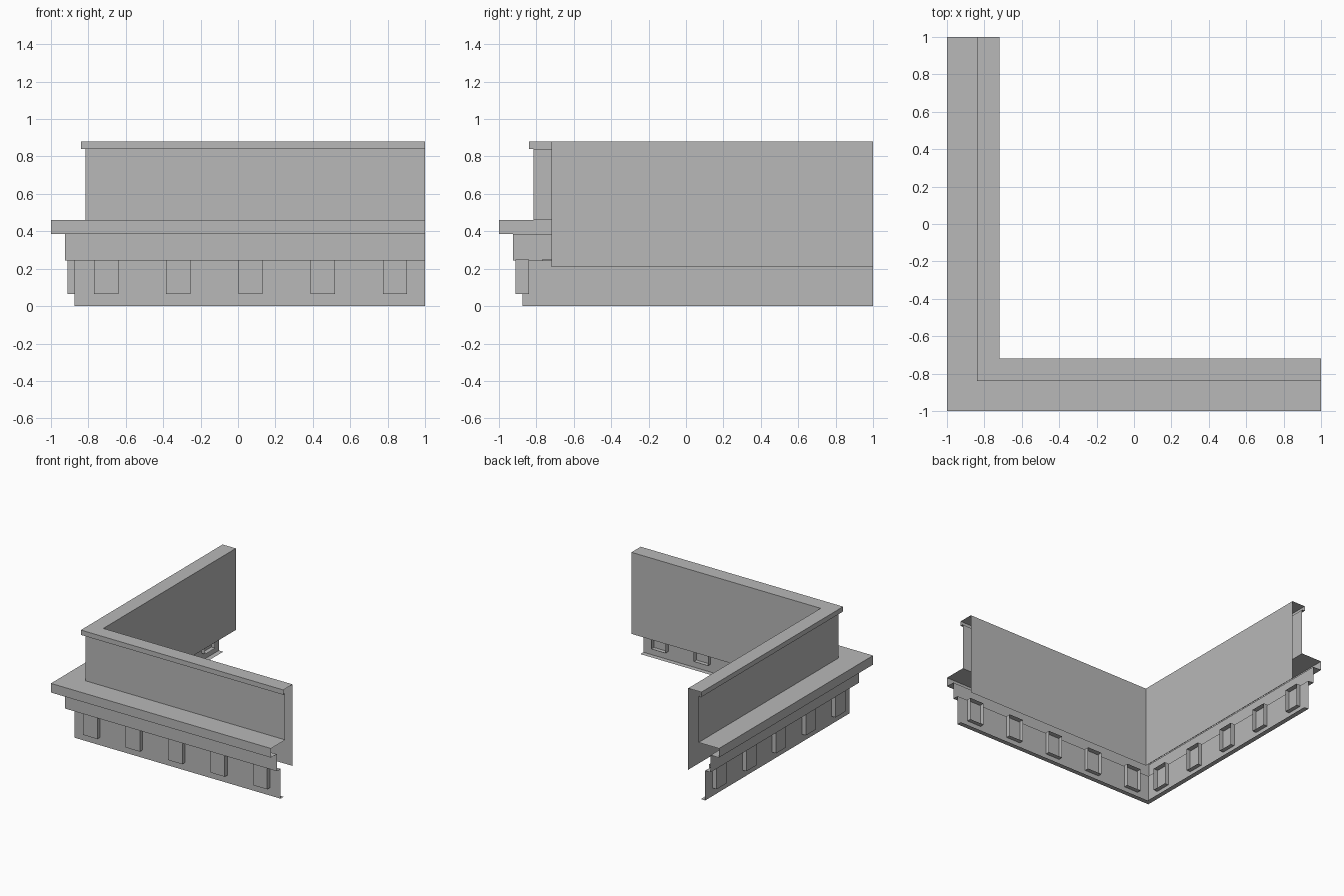
import bpy
import bmesh
from mathutils import Matrix, Vector

cube = bpy.data.objects.get("Cube")
if cube:
    bpy.data.objects.remove(cube, do_unlink=True)

stone = bpy.data.materials.new("grey_stone")
stone.use_nodes = True
GREY = (0.48, 0.48, 0.48, 1)
stone.diffuse_color = GREY
stone.node_tree.nodes["Principled BSDF"].inputs["Base Color"].default_value = GREY


def finish(name, bm):
    mesh = bpy.data.meshes.new(name)
    bm.to_mesh(mesh)
    bm.free()
    mesh.materials.append(stone)
    obj = bpy.data.objects.new(name, mesh)
    bpy.context.collection.objects.link(obj)
    return obj


def sweep(name, profile):
    """Open moulding strip around the mitred corner; profile is (inset, height)."""
    bm = bmesh.new()
    rows = []
    for u, z in profile:
        e = u - 1
        rows.append([bm.verts.new(p) for p in ((1, e, z), (e, e, z), (e, 1, z))])
    for upper, lower in zip(rows, rows[1:]):
        for k in range(2):
            bm.faces.new((upper[k + 1], lower[k + 1], lower[k], upper[k]))
    return finish(name, bm)


# Moulding courses, from the top down
sweep("parapet", [(0.28, 0.21), (0.28, 0.88), (0.16, 0.88), (0.16, 0.84),
                  (0.185, 0.84), (0.185, 0.46)])
sweep("ledge", [(0.185, 0.46), (0, 0.46), (0, 0.385), (0.075, 0.385)])
sweep("band", [(0.075, 0.385), (0.075, 0.245), (0.125, 0.245)])
sweep("lower_fascia", [(0.125, 0.245), (0.125, 0), (0.165, 0)])


# Hollow dentil blocks passing through the fascia, open at the back
def dentils(name, swap):
    bm = bmesh.new()
    size = Vector((0.13, 0.072, 0.185))
    for i in range(5):
        place = Matrix.Translation((-0.705 + 0.386 * i, -0.876, 0.1575))
        bmesh.ops.create_cube(bm, size=1, matrix=place @ Matrix.Diagonal(size).to_4x4())
    bm.normal_update()
    backs = [f for f in bm.faces if f.normal.y > 0.9]
    bmesh.ops.delete(bm, geom=backs, context='FACES')
    if swap:
        # Reflect across the corner mitre
        for v in bm.verts:
            v.co.x, v.co.y = v.co.y, v.co.x
        bmesh.ops.reverse_faces(bm, faces=bm.faces[:])
    return finish(name, bm)


dentils("front_dentils", False)
dentils("side_dentils", True)
